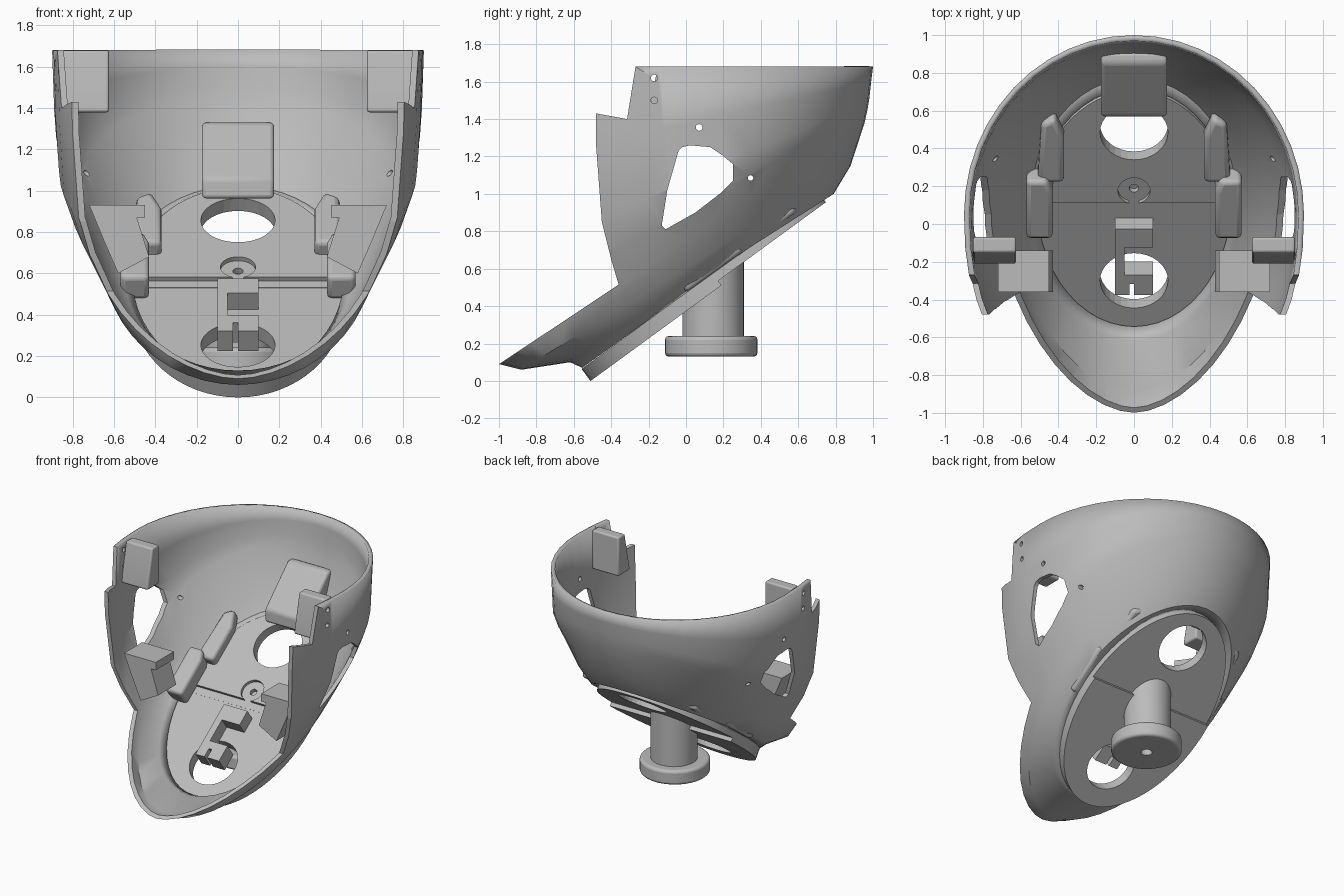
import bpy, bmesh
from math import sin, cos, pi, atan, radians, copysign
from mathutils import Matrix

cube = bpy.data.objects.get("Cube")
if cube:
    bpy.data.objects.remove(cube)

grey = bpy.data.materials.new("plain grey")
grey.use_nodes = True
grey.diffuse_color = (0.5, 0.5, 0.5, 1)
grey.node_tree.nodes["Principled BSDF"].inputs["Base Color"].default_value = (0.5, 0.5, 0.5, 1)

# Frame of the sloping floor plate: local x across, y up the slope, z its normal
PLATE = Matrix.Translation((0, 0.08, 0.53)) @ Matrix.Rotation(atan(0.73), 4, 'X')


def make(name, bm, matrix=None):
    if matrix:
        bm.transform(matrix)
    bmesh.ops.recalc_face_normals(bm, faces=bm.faces)
    mesh = bpy.data.meshes.new(name)
    bm.to_mesh(mesh)
    bm.free()
    mesh.materials.append(grey)
    obj = bpy.data.objects.new(name, mesh)
    bpy.context.collection.objects.link(obj)
    return obj


def prism(name, outline, depth, axes, matrix=None):
    """Extrude a 2D outline; axes maps (a, b, depth) to a point."""
    bm = bmesh.new()
    low, high = ([bm.verts.new(axes(a, b, d)) for a, b in outline] for d in depth)
    bm.faces.new(low)
    bm.faces.new(high[::-1])
    for i in range(len(low)):
        j = (i + 1) % len(low)
        bm.faces.new((low[i], low[j], high[j], high[i]))
    return make(name, bm, matrix)


def side(a, b, d):
    return (d, a, b)


def front(a, b, d):
    return (a, d, b)


def flat(a, b, d):
    return (a, b, d)


def circle(u, v, r, n=32, ry=None):
    return [(u + r * cos(2 * pi * i / n), v + (ry or r) * sin(2 * pi * i / n)) for i in range(n)]


def rect(u0, u1, v0, v1):
    return [(u0, v0), (u1, v0), (u1, v1), (u0, v1)]


def cut(obj, cutters):
    for cutter in cutters:
        mod = obj.modifiers.new("cut", 'BOOLEAN')
        mod.operation, mod.solver, mod.object = 'DIFFERENCE', 'EXACT', cutter
        cutter.hide_render = True
        cutter.hide_viewport = True
        cutter.display_type = 'WIRE'


def round_edges(obj, width):
    mod = obj.modifiers.new("rounded", 'BEVEL')
    mod.width, mod.segments, mod.limit_method = width, 3, 'ANGLE'


def mirror(obj):
    mod = obj.modifiers.new("mirror", 'MIRROR')
    mod.use_axis[0] = True


# Shell: egg-shaped rings from the plate up to the rim
# (front y, front z, back y, back z, half width, y of widest point, front squareness)
rings = [
    (-0.555, 0.07, 0.72, 0.99, 0.52, 0.08, 2.0),
    (-0.62, 0.10, 0.79, 1.00, 0.565, 0.09, 2.0),
    (-0.88, 0.06, 0.88, 1.15, 0.65, 0.08, 1.95),
    (-1.0, 0.09, 0.955, 1.38, 0.735, 0.13, 1.78),
    (-1.0, 0.36, 0.97, 1.45, 0.815, 0.12, 2.0),
    (-1.0, 0.62, 0.98, 1.51, 0.87, 0.10, 2.15),
    (-1.0, 1.15, 0.99, 1.60, 0.89, 0.06, 2.3),
    (-1.0, 1.68, 1.0, 1.68, 0.90, 0.05, 2.3),
]
bm = bmesh.new()
N = 48
loops = []
for yf, zf, yb, zb, w, ym, square in rings:
    loop = []
    for i in range(N):
        a = 2 * pi * i / N
        c, s = cos(a), sin(a)
        power = 1 if s > 0 else 2 / square
        reach = yb - ym if s > 0 else ym - yf
        y = ym + copysign(abs(s) ** power, s) * reach
        z = zf + (zb - zf) * (y - yf) / (yb - yf)
        loop.append(bm.verts.new((w * copysign(abs(c) ** power, c), y, z)))
    loops.append(loop)
for lo, hi in zip(loops, loops[1:]):
    for i in range(N):
        j = (i + 1) % N
        bm.faces.new((lo[i], lo[j], hi[j], hi[i]))
shell = make("shell", bm)
thick = shell.modifiers.new("thickness", 'SOLIDIFY')
thick.thickness, thick.offset = 0.03, -1

# Face opening, eye holes and screw holes, cut straight through from side to side
opening = [(-0.28, 1.8), (-0.27, 1.68), (-0.315, 1.40), (-0.48, 1.43), (-0.48, 1.25), (-0.45, 0.85),
           (-0.40, 0.65), (-0.36, 0.515), (-1.3, -0.11), (-1.3, 1.8)]
eye = [(-0.04, 1.23), (-0.02, 1.25), (0.02, 1.26), (0.13, 1.25), (0.19, 1.21), (0.25, 1.16), (0.25, 1.07),
       (0.18, 1.0), (0.05, 0.90), (-0.11, 0.81), (-0.13, 0.83), (-0.10, 1.02)]
cutters = [prism("opening_cutter", opening, (-2, 2), side), prism("eye_cutter", eye, (-2, 2), side)]
for y, z, r in [(0.07, 1.355, 0.018), (0.345, 1.085, 0.015), (-0.17, 1.62, 0.018), (-0.17, 1.50, 0.018)]:
    cutters.append(prism("screw_hole_cutter", circle(y, z, r, 12), (-2, 2), side))
cut(shell, cutters)

# Floor plate: lower half, and upper half stepped up slightly
oval = circle(0, 0, 0.52, 64, 0.79)
STEP = 0.056
lower = [(u, v) for u, v in oval if v < STEP + 0.06]
upper = [(u, v) for u, v in oval if v > STEP - 0.08]
floor_lower = prism("floor_lower", lower, (-0.08, 0), flat, PLATE)
floor_upper = prism("floor_upper", upper, (-0.05, 0.025), flat, PLATE)
holes = [prism("floor_hole_cutter", circle(0, v, r), (-0.5, 0.5), flat, PLATE)
         for v, r in [(0.52, 0.18), (-0.47, 0.18)]]
screw = prism("center_hole_cutter", circle(0, 0.136, 0.025, 16), (-0.03, 0.5), flat, PLATE)
notch = prism("notch_cutter", circle(0, 0.136, 0.085), (0.001, 0.1), flat, PLATE)
trim = prism("step_cutter", rect(-1, 1, -1, STEP), (0.001, 0.1), flat, PLATE)
cut(floor_lower, holes + [screw])
cut(floor_upper, holes + [screw, notch, trim])

# Neck post, ending inside the sloping plate, with a round foot
neck = prism("neck_post", circle(0, 0.145, 0.165), (0.2, 0.8), flat)
foot = prism("neck_foot", circle(0, 0.135, 0.247, 40), (0.13, 0.24), flat)
round_edges(foot, 0.02)
bore = prism("neck_bore_cutter", circle(0, 0.135, 0.04, 16), (0, 0.4), flat)
slope = prism("neck_slope_cutter", rect(-1, 1, -1, 1), (-0.03, 0.8), flat, PLATE)
cut(neck, [bore, slope])
cut(foot, [bore])

# Block on the inside of the back
block = [(0.57, 0.96), (0.57, 1.06), (0.85, 1.33), (0.91, 1.33), (0.86, 1.19), (0.78, 1.06), (0.71, 0.98)]
round_edges(prism("back_block", block, (-0.175, 0.175), side), 0.02)

# Temple blocks and cheek brackets
temple = [(-0.07, 1.68), (-0.15, 1.68), (-0.21, 1.40), (-0.21, 1.38), (-0.07, 1.38)]
temple_block = prism("temple_block", temple, (0.625, 0.852), side)
round_edges(temple_block, 0.012)
mirror(temple_block)
bracket = [(0.72, 0.93), (0.45, 0.93), (0.45, 0.87), (0.49, 0.87), (0.43, 0.68), (0.58, 0.60), (0.65, 0.76)]
mirror(prism("cheek_bracket", bracket, (-0.36, -0.14), front))

# Rounded clips along the sides of the floor
clips = [("upper_clip", [(0.37, 0.24), (0.51, 0.24), (0.49, 0.62), (0.42, 0.66), (0.37, 0.53)], 0.10),
         ("lower_clip", [(0.43, -0.10), (0.57, -0.10), (0.57, 0.28), (0.46, 0.28), (0.43, 0.20)], 0.14)]
for name, outline, height in clips:
    clip = prism(name, outline, (0, height), flat, PLATE)
    round_edges(clip, 0.025)
    mirror(clip)

# C-shaped holder in the middle of the floor
holder = [(-0.10, -0.49), (-0.025, -0.49), (-0.025, -0.42), (0.0, -0.42), (0.0, -0.49), (0.10, -0.49),
          (0.10, -0.36), (-0.05, -0.36), (-0.05, -0.18), (0.10, -0.18), (0.10, -0.06), (-0.10, -0.06)]
prism("middle_holder", holder, (-0.02, 0.10), flat, PLATE)

# Smooth shading with sharp edges kept
bpy.ops.object.select_all(action='DESELECT')
for obj in bpy.context.collection.objects:
    if obj.type == 'MESH' and not obj.hide_render:
        obj.select_set(True)
        bpy.context.view_layer.objects.active = obj
bpy.ops.object.shade_smooth_by_angle(angle=radians(35))
